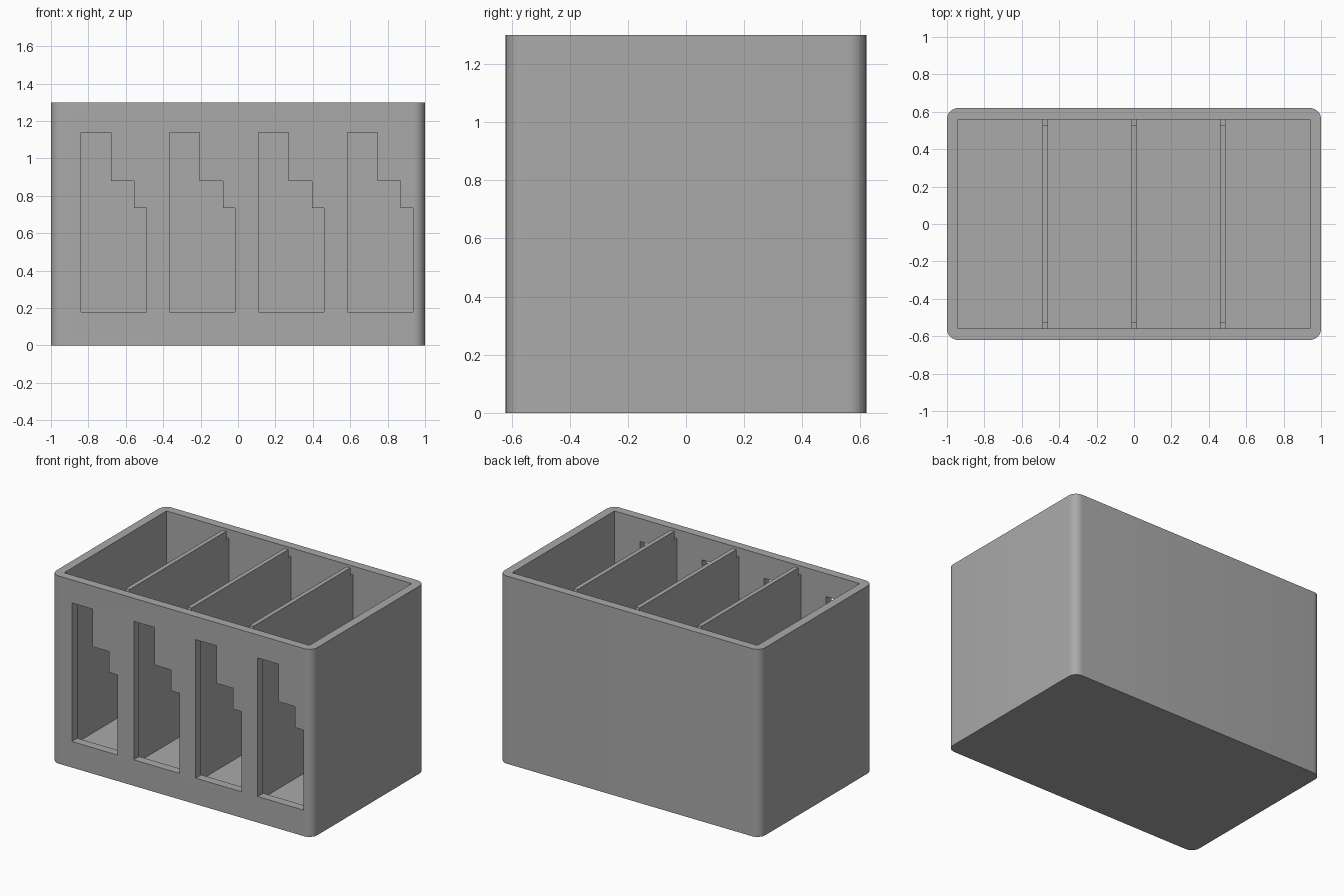
import bpy
import bmesh
import math
from mathutils import Vector

cube = bpy.data.objects.get("Cube")
if cube:
    bpy.data.objects.remove(cube, do_unlink=True)

grey = bpy.data.materials.new("plain grey")
grey.use_nodes = True
grey.diffuse_color = (0.4, 0.4, 0.4, 1)
grey.node_tree.nodes["Principled BSDF"].inputs["Base Color"].default_value = (0.4, 0.4, 0.4, 1)

HALF_X, HALF_Y, HEIGHT = 1.0, 0.62, 1.3
WALL, FLOOR, RADIUS = 0.06, 0.07, 0.06
IN_X, IN_Y = HALF_X - WALL, HALF_Y - WALL
PITCH = 0.475


def prism(name, outlines, depth):
    """Extrude each closed outline of 3D points along the depth vector."""
    bm = bmesh.new()
    for outline in outlines:
        face = bm.faces.new([bm.verts.new(p) for p in outline])
        top = bmesh.ops.extrude_face_region(bm, geom=[face], use_keep_orig=True)
        moved = [v for v in top["geom"] if isinstance(v, bmesh.types.BMVert)]
        bmesh.ops.translate(bm, verts=moved, vec=Vector(depth))
    bmesh.ops.recalc_face_normals(bm, faces=bm.faces)
    mesh = bpy.data.meshes.new(name)
    bm.to_mesh(mesh)
    bm.free()
    mesh.materials.append(grey)
    obj = bpy.data.objects.new(name, mesh)
    bpy.context.collection.objects.link(obj)
    return obj


def cut(target, cutter):
    mod = target.modifiers.new(cutter.name, "BOOLEAN")
    mod.operation, mod.solver, mod.object = "DIFFERENCE", "EXACT", cutter
    bpy.context.view_layer.objects.active = target
    bpy.ops.object.modifier_apply(modifier=mod.name)
    bpy.data.objects.remove(cutter, do_unlink=True)


# Outer shell with rounded upright corners
corners = []
STEPS = 8
for i, (sx, sy) in enumerate([(1, 1), (-1, 1), (-1, -1), (1, -1)]):
    for s in range(STEPS + 1):
        a = math.pi / 2 * (i + s / STEPS)
        corners.append((sx * (HALF_X - RADIUS) + RADIUS * math.cos(a),
                        sy * (HALF_Y - RADIUS) + RADIUS * math.sin(a), 0))
box = prism("box_shell", [corners], (0, 0, HEIGHT))

# Open cavity
cavity = [(-IN_X, -IN_Y, FLOOR), (IN_X, -IN_Y, FLOOR), (IN_X, IN_Y, FLOOR), (-IN_X, IN_Y, FLOOR)]
cut(box, prism("cavity_cutter", [cavity], (0, 0, HEIGHT)))

# Stepped windows in the front wall, one per compartment
step_profile = [(0, 0.18), (0.35, 0.18), (0.35, 0.735), (0.285, 0.735),
                (0.285, 0.88), (0.16, 0.88), (0.16, 1.14), (0, 1.14)]
windows = [[(-0.84 + PITCH * i + x, -HALF_Y - 0.1, z) for x, z in step_profile] for i in range(4)]
cut(box, prism("window_cutter", windows, (0, WALL + 0.15, 0)))

# Dividers with a small notch at the top of each end
NOTCH, NOTCH_Z = 0.03, 1.24
half = [(IN_Y, FLOOR), (IN_Y, NOTCH_Z), (IN_Y - NOTCH, NOTCH_Z), (IN_Y - NOTCH, HEIGHT)]
divider_profile = half + [(-y, z) for y, z in reversed(half)]
for i in range(3):
    x = -0.49 + PITCH * i
    prism(f"divider_{i + 1}", [[(x, y, z) for y, z in divider_profile]], (0.03, 0, 0))

# Smooth rounded corners, crisp edges elsewhere
bpy.ops.object.select_all(action="DESELECT")
box.select_set(True)
bpy.context.view_layer.objects.active = box
bpy.ops.object.shade_smooth_by_angle(angle=math.radians(30))
